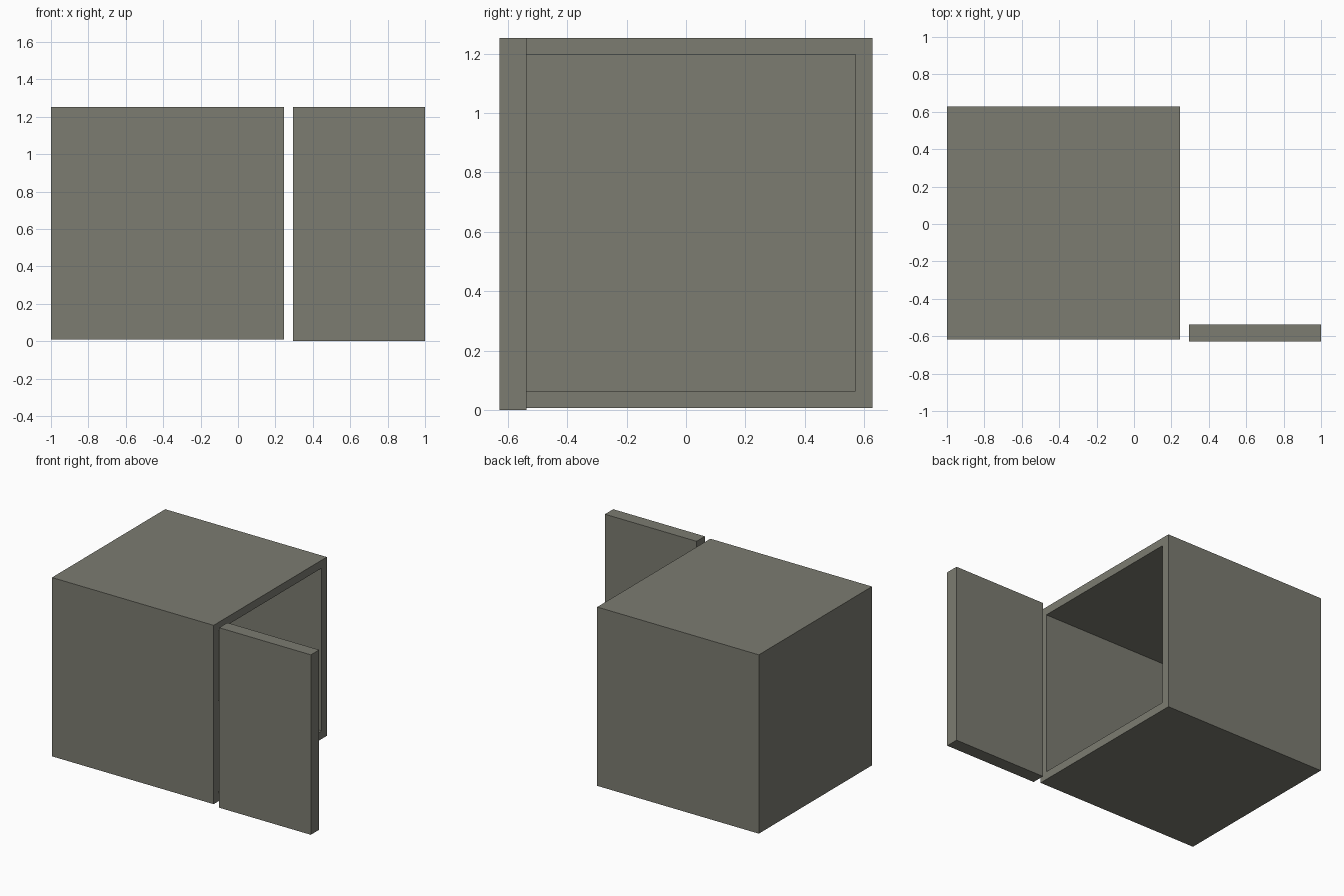
import bpy
import bmesh
from mathutils import Vector

if "Cube" in bpy.data.objects:
    bpy.data.objects.remove(bpy.data.objects["Cube"])

# One flat grey for everything
grey = bpy.data.materials.new("warm_grey")
grey.diffuse_color = (0.2, 0.2, 0.165, 1)
grey.use_nodes = True
grey.node_tree.nodes["Principled BSDF"].inputs["Base Color"].default_value = grey.diffuse_color


def box(name, lo, hi):
    """Axis-aligned box between two corners; returns object and bmesh."""
    lo, hi = Vector(lo), Vector(hi)
    bm = bmesh.new()
    bmesh.ops.create_cube(bm, size=1)
    for v in bm.verts:
        v.co = Vector((lo[i] + (v.co[i] + 0.5) * (hi[i] - lo[i]) for i in range(3)))
    mesh = bpy.data.meshes.new(name)
    mesh.materials.append(grey)
    obj = bpy.data.objects.new(name, mesh)
    bpy.context.collection.objects.link(obj)
    return obj, bm


WALL = 0.079

# Hollow cabinet, open towards +x
cabinet, bm = box("cabinet", (-1, -0.618, 0.008), (0.245, 0.627, 1.253))
bm.normal_update()
opening = max(bm.faces, key=lambda f: f.normal.x)
bmesh.ops.inset_region(bm, faces=[opening], thickness=WALL)
cavity = bmesh.ops.extrude_discrete_faces(bm, faces=[opening])["faces"]
for v in cavity[0].verts:
    v.co.x = -1 + WALL
bmesh.ops.recalc_face_normals(bm, faces=bm.faces)
bm.to_mesh(cabinet.data)
bm.free()

# Door panel swung open, slightly detached from the cabinet
door, bm = box("door", (0.294, -0.627, 0), (1, -0.536, 1.253))
bm.to_mesh(door.data)
bm.free()
